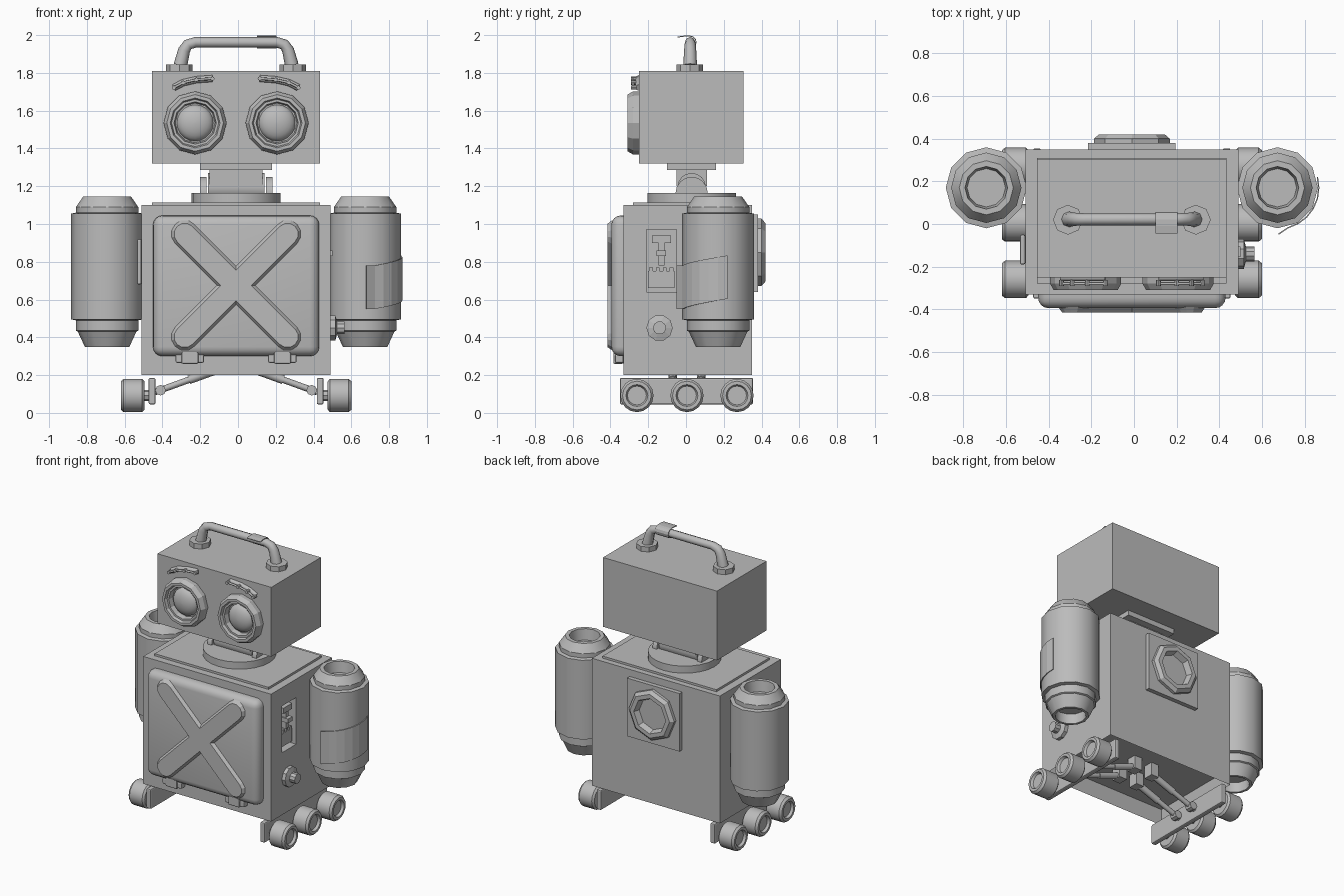
import bpy, bmesh
from math import cos, sin, pi, radians
from mathutils import Vector, Matrix

if "Cube" in bpy.data.objects:
    bpy.data.objects.remove(bpy.data.objects["Cube"])

GREY = (0.5, 0.5, 0.5, 1)
mat = bpy.data.materials.new("plain grey")
mat.use_nodes = True
mat.diffuse_color = GREY
mat.node_tree.nodes["Principled BSDF"].inputs["Base Color"].default_value = GREY
CX = -0.01  # symmetry plane of the robot


def finish(ob, smooth=0):
    ob.data.materials.clear()
    ob.data.materials.append(mat)
    if smooth:
        bpy.ops.object.select_all(action="DESELECT")
        ob.select_set(True)
        bpy.context.view_layer.objects.active = ob
        bpy.ops.object.shade_smooth_by_angle(angle=radians(smooth))
    return ob


def from_bmesh(name, bm, smooth=0):
    bmesh.ops.recalc_face_normals(bm, faces=bm.faces)
    me = bpy.data.meshes.new(name)
    bm.to_mesh(me)
    bm.free()
    ob = bpy.data.objects.new(name, me)
    bpy.context.collection.objects.link(ob)
    return finish(ob, smooth)


def cube_bm(lo, hi):
    lo, hi = Vector(lo), Vector(hi)
    bm = bmesh.new()
    bmesh.ops.create_cube(bm, size=1, matrix=Matrix.Translation((lo + hi) / 2) @ Matrix.Diagonal((*(hi - lo), 1)))
    return bm


def box(name, lo, hi, bevel=0):
    bm = cube_bm(lo, hi)
    if bevel:
        bmesh.ops.bevel(bm, geom=bm.edges[:], offset=bevel, segments=2, profile=0.5, affect="EDGES")
    return from_bmesh(name, bm)


def lathe(name, profile, loc, axis=(0, 0, 1), sides=12, smooth=0, closed=False):
    """Revolve (radius, height) pairs about an axis."""
    bm = bmesh.new()
    turn = Vector(axis).to_track_quat("Z", "Y")
    rings = [[bm.verts.new(turn @ Vector((r * cos(2 * pi * i / sides), r * sin(2 * pi * i / sides), h)) + Vector(loc))
              for i in range(sides)] for r, h in profile]
    pairs = list(zip(rings, rings[1:]))
    if closed:
        pairs.append((rings[-1], rings[0]))
    for a, b in pairs:
        for i in range(sides):
            j = (i + 1) % sides
            bm.faces.new((a[i], a[j], b[j], b[i]))
    if not closed:
        bm.faces.new(rings[0])
        bm.faces.new(rings[-1])
    return from_bmesh(name, bm, smooth)


def tube(name, points, radius, radii=None):
    cu = bpy.data.curves.new(name, "CURVE")
    cu.dimensions, cu.bevel_depth, cu.bevel_resolution, cu.use_fill_caps = "3D", radius, 2, True
    sp = cu.splines.new("POLY")
    sp.points.add(len(points) - 1)
    for i, p in enumerate(points):
        sp.points[i].co = (*p, 1)
        sp.points[i].radius = radii[i] if radii else 1
    tmp = bpy.data.objects.new(name, cu)
    bpy.context.collection.objects.link(tmp)
    bpy.context.view_layer.update()
    me = bpy.data.meshes.new_from_object(tmp)
    bpy.data.objects.remove(tmp)
    ob = bpy.data.objects.new(name, me)
    bpy.context.collection.objects.link(ob)
    return finish(ob, 50)


def strip(name, points, sweep, thick):
    """Thin sheet that follows points and is swept along a vector."""
    bm = bmesh.new()
    cols = [(bm.verts.new(p), bm.verts.new(Vector(p) + Vector(sweep))) for p in points]
    for a, b in zip(cols, cols[1:]):
        bm.faces.new((a[0], b[0], b[1], a[1]))
    ob = from_bmesh(name, bm)
    ob.modifiers.new("thickness", "SOLIDIFY").thickness = thick
    return ob


# Body with open underside and a recess in its left wall
bm = cube_bm((-0.51, -0.33, 0.2), (0.49, 0.35, 1.1))
bottom = [f for f in bm.faces if f.normal.z < -0.9]
bmesh.ops.inset_region(bm, faces=bottom, thickness=0.03)
bmesh.ops.translate(bm, verts=bottom[0].verts[:], vec=(0, 0, 0.1))
body = from_bmesh("body", bm)
cutter = box("recess_cutter", (0.43, -0.21, 0.64), (0.6, -0.05, 0.97))
cutter.hide_render = True
cut = body.modifiers.new("recess", "BOOLEAN")
cut.operation, cut.solver, cut.object = "DIFFERENCE", "EXACT", cutter
bpy.context.view_layer.objects.active = body
bpy.ops.object.modifier_apply(modifier="recess")
bpy.data.objects.remove(cutter)
box("body_top_plate", (-0.455, -0.28, 1.1), (0.435, 0.31, 1.115))

# Lever mechanism in the recess, knob, and plate on the other wall
box("lever_top", (0.43, -0.18, 0.9), (0.48, -0.08, 0.94))
box("lever_stem", (0.43, -0.145, 0.78), (0.475, -0.115, 0.9))
box("lever_grip", (0.45, -0.155, 0.83), (0.5, -0.105, 0.86))
box("lever_plate", (0.43, -0.2, 0.66), (0.465, -0.06, 0.75))
for i in range(4):
    box("lever_tooth", (0.43, -0.195 + i * 0.036, 0.75), (0.465, -0.175 + i * 0.036, 0.77))
lathe("side_knob", [(0.07, 0), (0.07, 0.025), (0.035, 0.035), (0.035, 0.075)], (0.49, -0.14, 0.45), (1, 0, 0), 10)
box("side_plate", (-0.535, -0.19, 0.68), (-0.51, -0.05, 0.92), 0.008)

# Rounded front door
bm = cube_bm((-0.45, -0.395, 0.3), (0.43, -0.32, 1.045))
edges = [e for e in bm.edges if min(v.co.y for v in e.verts) < -0.35]
bmesh.ops.bevel(bm, geom=edges, offset=0.05, segments=4, profile=0.5, affect="EDGES")
from_bmesh("front_door", bm, 40)


# Raised cross on the door
def cross_ring(bm, width, y):
    ring = []
    for arm in range(4):
        a = pi / 4 + arm * pi / 2
        n = a - pi / 4
        ring.append((width * 1.414 * cos(n), width * 1.414 * sin(n)))
        for k in range(7):
            t = a - pi / 2 + k * pi / 6
            ring.append((0.385 * cos(a) + width * cos(t), 0.385 * sin(a) + width * sin(t)))
    return [bm.verts.new((CX + u, y, 0.675 + v)) for u, v in ring]


bm = bmesh.new()
back, front = cross_ring(bm, 0.075, -0.39), cross_ring(bm, 0.057, -0.415)
for i in range(len(back)):
    j = (i + 1) % len(back)
    bm.faces.new((back[i], back[j], front[j], front[i]))
bm.faces.new(front)
from_bmesh("door_cross", bm)

# Back vent
box("vent_plate", (-0.215, 0.34, 0.64), (0.195, 0.38, 1.05))
lathe("vent_ring", [(0.178, 0), (0.178, 0.025), (0.155, 0.045), (0.125, 0.045), (0.11, 0.005)],
      (CX, 0.375, 0.85), (0, 1, 0), 8)

# Neck
lathe("neck_disc", [(0.235, 0), (0.235, 0.05)], (CX, 0.03, 1.115), sides=24, smooth=35)
lathe("neck_barrel", [(0.075, -0.15), (0.075, 0.15)], (CX, 0.03, 1.195), (1, 0, 0), 16, 35)
box("neck_block", (-0.15, -0.05, 1.2), (0.13, 0.11, 1.29))
box("neck_top_plate", (-0.2, -0.1, 1.285), (0.18, 0.16, 1.32))

# Head
box("head", (-0.455, -0.25, 1.32), (0.435, 0.305, 1.81))
eye_profile = [(0.167, -0.01), (0.167, 0.03), (0.15, 0.06), (0.132, 0.06), (0.125, 0.04), (0.112, 0.04), (0.105, 0.005)]

for s, side in ((-1, "right"), (1, "left")):
    # Eyes and brows
    ex = CX + s * 0.217
    lathe(side + "_eye_ring", eye_profile, (ex, -0.25, 1.535), (0, -1, 0))
    lens = [(0.097 * cos(radians(a)), 0.05 * sin(radians(a))) for a in range(0, 90, 15)] + [(0.004, 0.05)]
    lathe(side + "_eye_lens", lens, (ex, -0.252, 1.535), (0, -1, 0), 20, 50)
    brow = [(CX + s * x, z) for x, z in ((0.33, 1.722), (0.28, 1.748), (0.21, 1.764), (0.125, 1.77))]
    tube(side + "_brow", [(x, -0.25, z) for x, z in brow], 0.018)
    tube(side + "_brow_rod", [(x, -0.28, z) for x, z in brow], 0.007)
    for x, z in brow:
        lathe(side + "_brow_stud", [(0.011, 0), (0.011, 0.03)], (x, -0.262, z), (0, -1, 0), 8)

    # Neck hinge and handle foot
    lathe(side + "_hinge_cheek", [(0.085, -0.017), (0.085, 0.017)], (CX + s * 0.175, 0.03, 1.165), (1, 0, 0), 16, 35)
    lathe(side + "_handle_foot", [(0.07, 0), (0.07, 0.035)], (CX + s * 0.3, 0.02, 1.81), sides=8)

    # Door hinges
    hx = CX + s * 0.245
    box(side + "_door_hinge", (hx - 0.075, -0.375, 0.265), (hx + 0.075, -0.33, 0.31), 0.008)
    box(side + "_hinge_leaf", (hx - 0.045, -0.385, 0.26), (hx + 0.045, -0.33, 0.345), 0.008)

    # Hollow side canister
    canister = [(0.1, 0.42), (0.1, 0.35), (0.118, 0.35), (0.155, 0.43), (0.165, 0.435), (0.165, 0.49),
                (0.19, 0.495), (0.19, 1.055), (0.165, 1.06), (0.165, 1.09), (0.127, 1.145), (0.1, 1.145), (0.09, 1.07)]
    lathe(side + "_canister", canister, (CX + s * 0.683, 0.17, 0), sides=12, smooth=32)

    # Bogie with three wheels
    bx = CX + s * 0.445
    box(side + "_bogie", (bx - 0.018, -0.35, 0.045), (bx + 0.018, 0.355, 0.185), 0.008)
    for y in (-0.26, 0.005, 0.27):
        wheel = [(0.075, 0), (0.088, 0.012), (0.088, 0.11), (0.076, 0.125), (0.058, 0.125), (0.05, 0.108)]
        lathe(side + "_wheel", wheel, (CX + s * 0.485, y, 0.092), (s, 0, 0), 16, 32)
        lathe(side + "_axle", [(0.03, 0), (0.03, 0.06)], (CX + s * 0.43, y, 0.092), (s, 0, 0), 8)

    # Suspension arms reaching into the body
    for y in (-0.07, 0.08):
        joint, mid, top = [Vector((CX + s * x, y, z)) for x, z in ((0.43, 0.11), (0.25, 0.175), (0.07, 0.24))]
        tube(side + "_arm_lower", [joint, mid], 0.017)
        tube(side + "_arm_upper", [mid, top], 0.023)
        lathe(side + "_arm_joint", [(0.028, -0.025), (0.028, 0.025)], (CX + s * 0.4, y, 0.12), (0, 1, 0), 8)
        box(side + "_arm_bracket", top - Vector((0.03, 0.035, 0.03)), top + Vector((0.03, 0.035, 0.065)))

# Handle and its wrapped clip
half = [(0.295, 1.84), (0.275, 1.92), (0.255, 1.95), (0.215, 1.962)]
path = [(CX - x, 0.022, z) for x, z in half] + [(CX + x, 0.022, z) for x, z in reversed(half)]
taper = [1.3, 1.15, 1.05, 1]
tube("handle", path, 0.028, taper + taper[::-1])
clip = [(0.1, -0.045, 1.992), (0.1, -0.01, 1.997)]
clip += [(0.1, 0.022 + 0.034 * cos(radians(a)), 1.963 + 0.034 * sin(radians(a))) for a in range(90, -91, -30)]
strip("handle_clip", clip, (0.105, 0, 0), 0.005)

# Peeling patch on the left canister
patch = [(0.68, -0.05, 0.55)]
patch += [(0.673 + 0.197 * cos(radians(a)), 0.17 + 0.197 * sin(radians(a)), 0.55 + (a + 75) * 0.0006)
          for a in range(-75, 16, 15)]
strip("canister_patch", patch, (0, 0, 0.23), 0.006)
